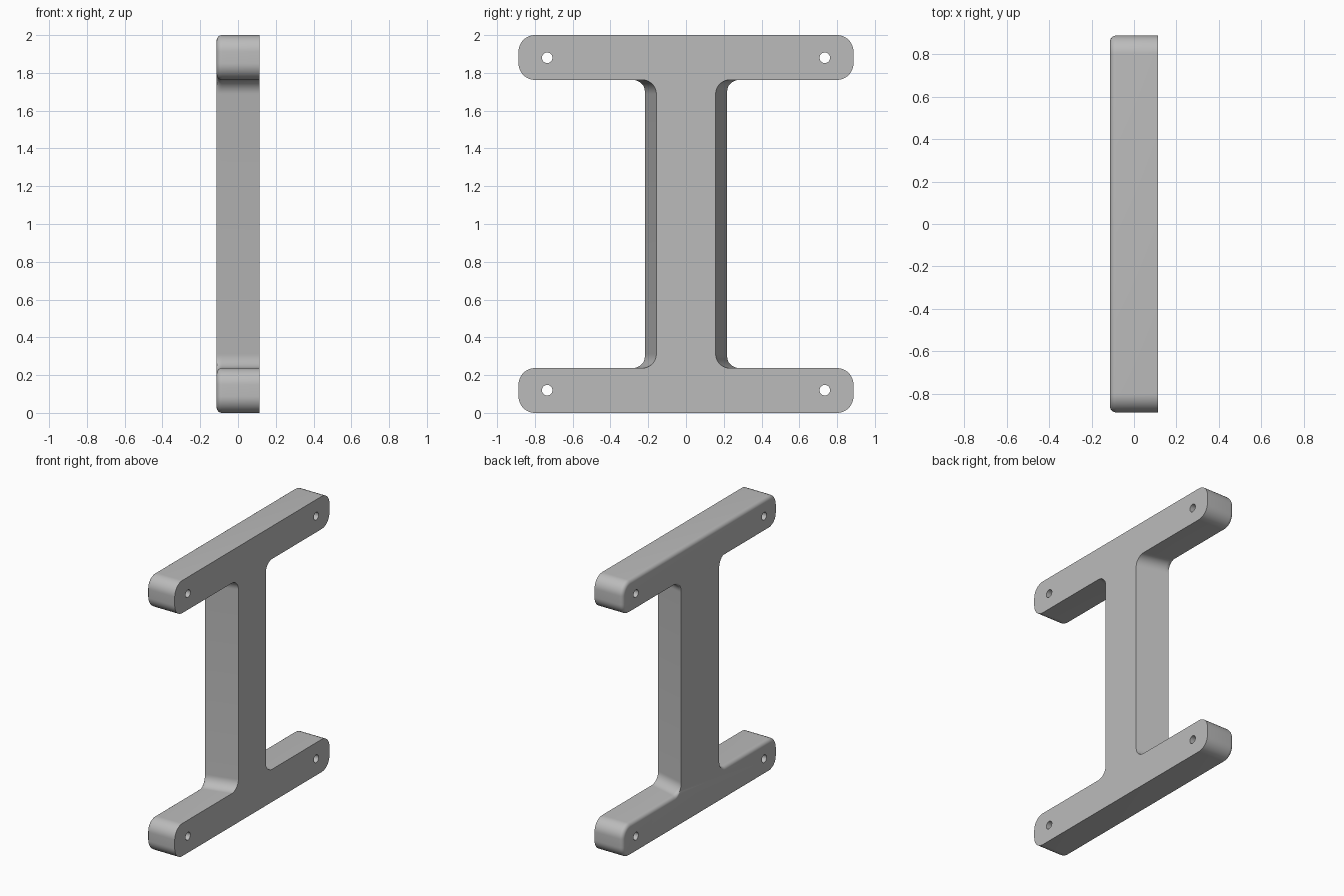
import bpy, bmesh
from math import sin, cos, pi, radians

cube = bpy.data.objects.get("Cube")
if cube:
    bpy.data.objects.remove(cube, do_unlink=True)

HALF_X, HALF_Y = 0.113, 0.887
ARM_H, CORNER_R = 0.237, 0.088
WEB_NARROW, WEB_WIDE, WEB_R = 0.157, 0.217, 0.075
EDGE_R = 0.028
STEPS = 12

grey = bpy.data.materials.new("grey")
grey.use_nodes = True
colour = (0.5, 0.5, 0.5, 1)
grey.diffuse_color = colour
grey.node_tree.nodes["Principled BSDF"].inputs["Base Color"].default_value = colour


def arc(cy, cz, ry, rz, start, end):
    angles = [radians(start + (end - start) * i / STEPS) for i in range(STEPS + 1)]
    return [(cy + ry * cos(a), cz + rz * sin(a)) for a in angles]


def outline(x, inset):
    """I-shaped section; the web widens towards -x, the arms shrink by inset."""
    web = WEB_NARROW + (WEB_WIDE - WEB_NARROW) * (HALF_X - x) / (2 * HALF_X)
    low = 1 - ARM_H
    r = CORNER_R
    y = HALF_Y - r
    quarter = arc(web + WEB_R, low - WEB_R, WEB_R, WEB_R + inset, 180, 90)
    quarter += arc(y, low + r, r - inset, r - inset, -90, 0)
    quarter += arc(y, 1 - r, r - inset, r - inset, 0, 90)
    top = quarter + [(-a, b) for a, b in reversed(quarter)]
    full = top + [(-a, -b) for a, b in top]
    return [(x, a, b + 1) for a, b in full]


# Frame body: sections lofted from the narrow side to the rounded side
layers = [(HALF_X, 0)]
for i in range(7):
    t = pi / 2 * i / 6
    layers.append((-HALF_X + EDGE_R * (1 - sin(t)), EDGE_R * (1 - cos(t))))
bm = bmesh.new()
rings = [[bm.verts.new(p) for p in outline(*layer)] for layer in layers]
for a, b in zip(rings, rings[1:]):
    for i in range(len(a)):
        j = (i + 1) % len(a)
        bm.faces.new((a[i], a[j], b[j], b[i]))
bm.faces.new(rings[0])
bm.faces.new(rings[-1])
bmesh.ops.recalc_face_normals(bm, faces=bm.faces)
mesh = bpy.data.meshes.new("i_frame")
bm.to_mesh(mesh)
bm.free()
frame = bpy.data.objects.new("i_frame", mesh)
bpy.context.collection.objects.link(frame)
mesh.materials.append(grey)

# Screw holes near the arm ends
for z in (0.12, 1.88):
    for y in (-0.735, 0.735):
        bpy.ops.mesh.primitive_cylinder_add(vertices=32, radius=0.028, depth=1,
                                            location=(0, y, z), rotation=(0, pi / 2, 0))
        cutter = bpy.context.object
        cutter.name = "hole_cutter"
        cutter.data.materials.append(grey)
        cut = frame.modifiers.new("screw_hole", "BOOLEAN")
        cut.operation = "DIFFERENCE"
        cut.solver = "EXACT"
        cut.object = cutter
        bpy.ops.object.select_all(action="DESELECT")
        frame.select_set(True)
        bpy.context.view_layer.objects.active = frame
        bpy.ops.object.modifier_apply(modifier=cut.name)
        bpy.data.objects.remove(cutter, do_unlink=True)

bpy.ops.object.shade_smooth_by_angle(angle=radians(30))
